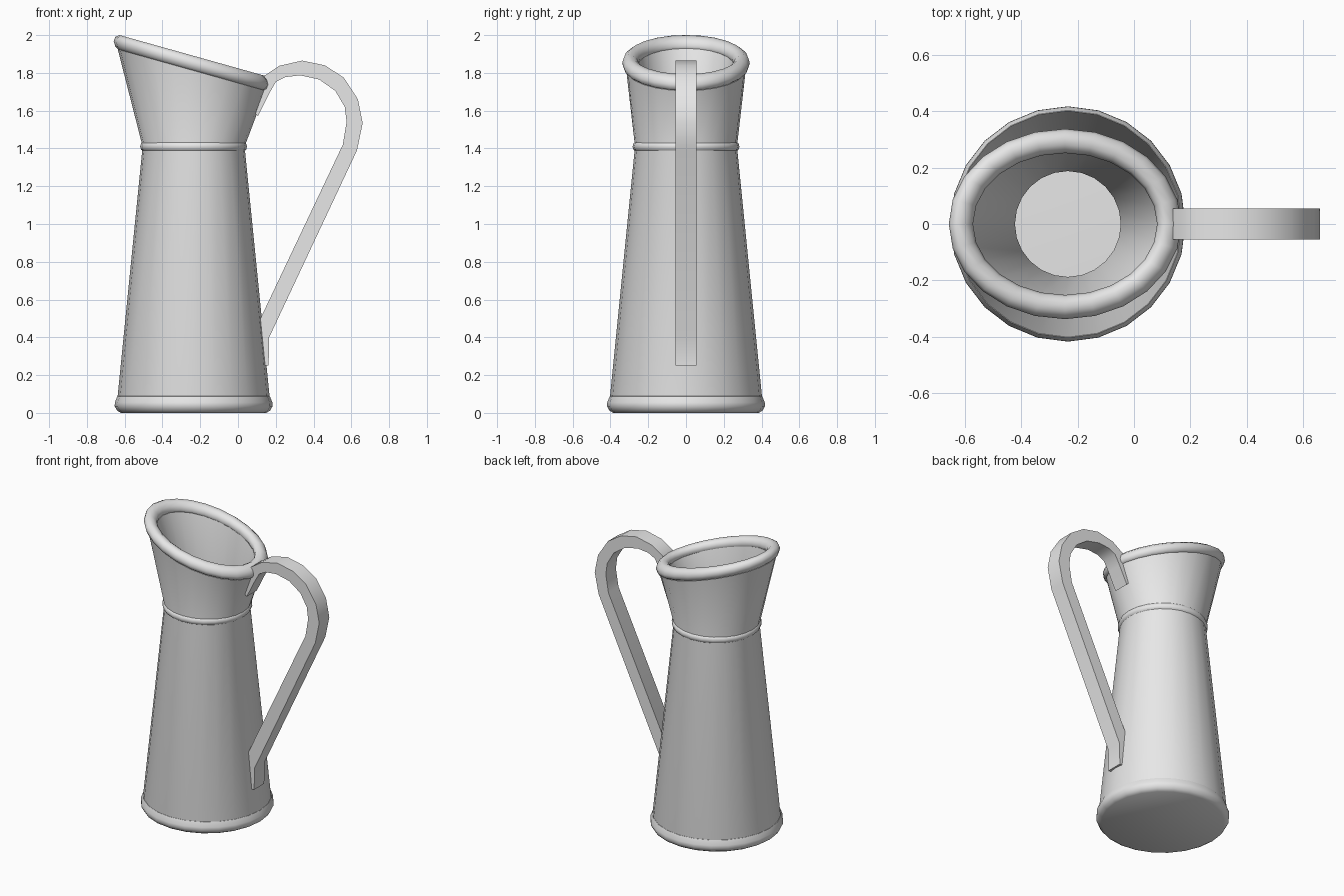
import bpy
import bmesh
from math import cos, sin, tau, radians

if "Cube" in bpy.data.objects:
    bpy.data.objects.remove(bpy.data.objects["Cube"])

SIDES = 24
AXIS = -0.235                                # x of the body's axis
RIM_X, RIM_Z, RIM_SLOPE = -0.245, 1.852, -0.28
RIM_A, RIM_B, RIM_R = 0.37, 0.295, 0.043     # half axes and tube radius

metal = bpy.data.materials.new("plain grey metal")
metal.use_nodes = True
GREY = (0.8, 0.8, 0.8, 1)
metal.diffuse_color = GREY
metal.node_tree.nodes["Principled BSDF"].inputs["Base Color"].default_value = GREY


def finish(name, bm, angle):
    bmesh.ops.recalc_face_normals(bm, faces=bm.faces)
    mesh = bpy.data.meshes.new(name)
    bm.to_mesh(mesh)
    bm.free()
    mesh.materials.append(metal)
    obj = bpy.data.objects.new(name, mesh)
    bpy.context.collection.objects.link(obj)
    bpy.ops.object.select_all(action="DESELECT")
    obj.select_set(True)
    bpy.context.view_layer.objects.active = obj
    bpy.ops.object.shade_smooth_by_angle(angle=radians(angle))
    return obj


def ring(r, z):
    """Level circle about the body's axis."""
    return (AXIS, r, r, z, 0)


def rim_ring(degrees):
    """Slanted oval on the rolled lip, at an angle round its tube."""
    t = radians(degrees)
    out, up = RIM_R * cos(t), RIM_R * sin(t)
    return (RIM_X, RIM_A + out, RIM_B + out, RIM_Z + up, RIM_SLOPE)


def loft(name, rings, loop=False, angle=40):
    """Skin a row of rings; close it on itself or cap both ends."""
    bm = bmesh.new()
    rows = []
    for cx, a, b, z, slope in rings:
        rows.append([])
        for i in range(SIDES):
            c, s = cos(tau * i / SIDES), sin(tau * i / SIDES)
            rows[-1].append(bm.verts.new((cx + a * c, b * s, z + slope * a * c)))
    pairs = list(zip(rows, rows[1:]))
    if loop:
        pairs.append((rows[-1], rows[0]))
    else:
        bm.faces.new(rows[0])
        bm.faces.new(rows[-1])
    for low, high in pairs:
        for i in range(SIDES):
            j = (i + 1) % SIDES
            bm.faces.new((low[i], low[j], high[j], high[i]))
    return finish(name, bm, angle)


# Body and flared neck: outer wall, lip, inner wall and floor
loft("pitcher_body", [
    ring(0.39, 0.01), ring(0.403, 0.08), ring(0.27, 1.41),
    rim_ring(-60), rim_ring(200),
    ring(0.188, 1.41), ring(0.32, 0.08)], angle=50)

# Rolled lip round the slanted mouth
loft("rolled_rim", [rim_ring(360 * k / 10) for k in range(10)], loop=True, angle=60)

# Raised bead at the waist
loft("waist_bead", [
    ring(0.262, 1.382), ring(0.278, 1.393), ring(0.283, 1.41),
    ring(0.278, 1.427), ring(0.262, 1.438)], loop=True, angle=60)

# Rounded foot band
loft("foot_band", [
    ring(0.385, 0), ring(0.405, 0.012), ring(0.418, 0.035),
    ring(0.417, 0.055), ring(0.404, 0.088), ring(0.38, 0.09)], angle=50)

# Strap handle: (outer x, z, inner x, z) along its length
strap = [
    (0.075, 1.60, 0.105, 1.57), (0.11, 1.70, 0.165, 1.69),
    (0.14, 1.785, 0.2, 1.752), (0.22, 1.838, 0.25, 1.778),
    (0.34, 1.865, 0.33, 1.787), (0.46, 1.84, 0.43, 1.765),
    (0.56, 1.775, 0.515, 1.705), (0.635, 1.66, 0.565, 1.62),
    (0.66, 1.535, 0.575, 1.54), (0.63, 1.39, 0.555, 1.42),
    (0.165, 0.40, 0.10, 0.46), (0.162, 0.25, 0.12, 0.25)]
HALF = 0.055
bm = bmesh.new()
sections = [[bm.verts.new(p) for p in (
    (ox, -HALF, oz), (ox, HALF, oz), (ix, HALF, iz), (ix, -HALF, iz))]
    for ox, oz, ix, iz in strap]
for a, b in zip(sections, sections[1:]):
    for i in range(4):
        j = (i + 1) % 4
        bm.faces.new((a[i], a[j], b[j], b[i]))
bm.faces.new(sections[0])
bm.faces.new(sections[-1])
finish("strap_handle", bm, 40)
